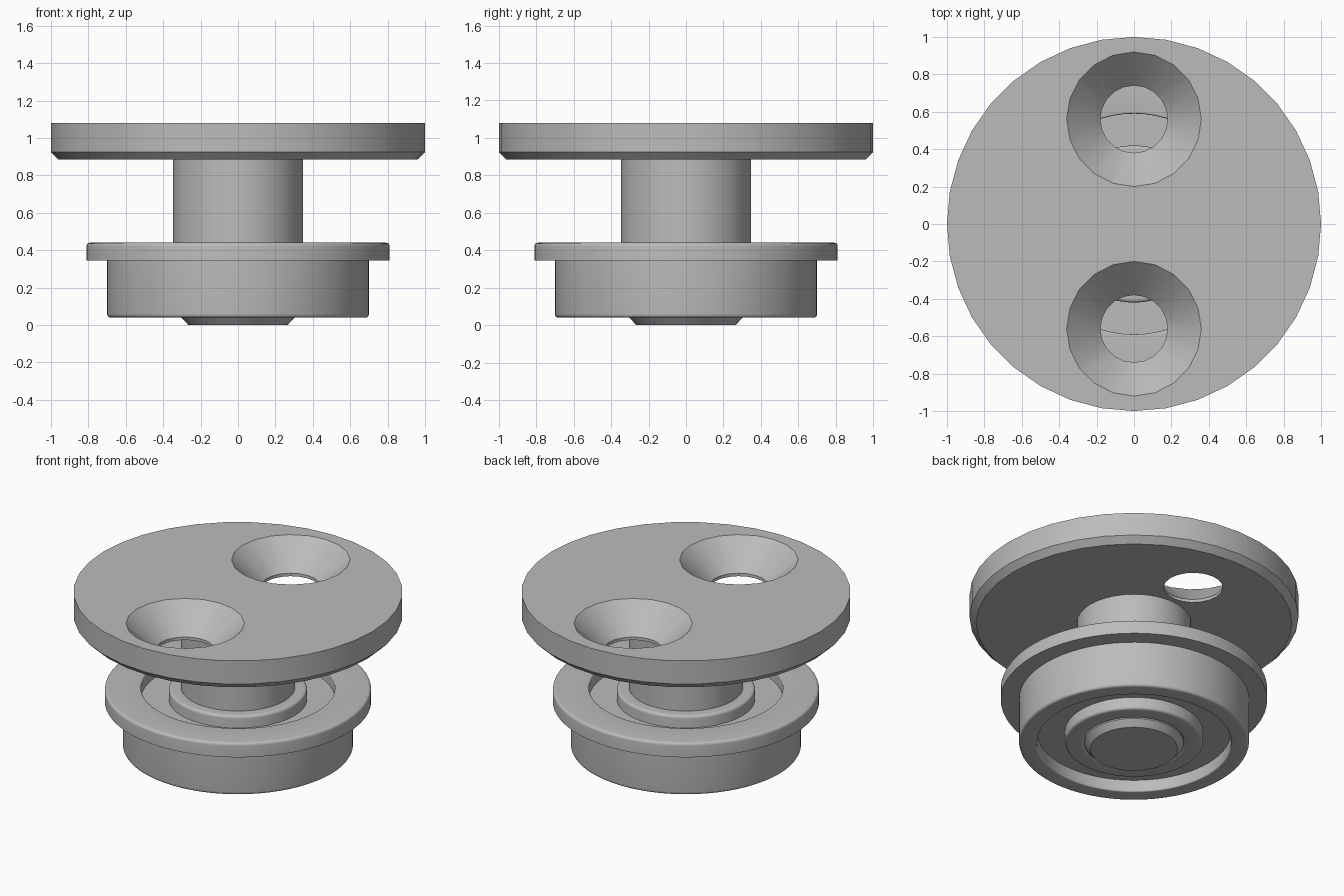
import bpy
import bmesh
from math import radians, tau
from mathutils import Vector, Matrix

if "Cube" in bpy.data.objects:
    bpy.data.objects.remove(bpy.data.objects["Cube"])

steel = bpy.data.materials.new("plain_grey")
steel.use_nodes = True
GREY = (0.5, 0.5, 0.5, 1)
steel.diffuse_color = GREY
steel.node_tree.nodes["Principled BSDF"].inputs["Base Color"].default_value = GREY


def rounded(points, steps=4):
    """Replace each (r, z, radius) corner with a small curved fillet."""
    out = []
    for i, p in enumerate(points):
        corner = Vector((p[0], 0, p[1]))
        if len(p) < 3:
            out.append(corner)
            continue
        a, b = points[i - 1], points[(i + 1) % len(points)]
        start = corner + (Vector((a[0], 0, a[1])) - corner).normalized() * p[2]
        end = corner + (Vector((b[0], 0, b[1])) - corner).normalized() * p[2]
        for k in range(steps + 1):
            t = k / steps
            out.append(start * (1 - t) ** 2 + corner * 2 * t * (1 - t) + end * t * t)
    return out


def lathe(name, points, sides, centre=(0, 0, 0)):
    """Revolve a closed profile of (r, z) points about a vertical axis."""
    bm = bmesh.new()
    verts = [bm.verts.new(p) for p in rounded(points)]
    edges = [bm.edges.new((v, verts[i - 1])) for i, v in enumerate(verts)]
    bmesh.ops.spin(bm, geom=verts + edges, cent=(0, 0, 0), axis=(0, 0, 1),
                   angle=tau, steps=sides, use_merge=True)
    bmesh.ops.remove_doubles(bm, verts=bm.verts, dist=1e-5)
    bmesh.ops.dissolve_degenerate(bm, edges=bm.edges, dist=1e-5)
    bmesh.ops.recalc_face_normals(bm, faces=bm.faces)
    bm.transform(Matrix.Translation(centre))
    mesh = bpy.data.meshes.new(name)
    bm.to_mesh(mesh)
    bm.free()
    mesh.materials.append(steel)
    obj = bpy.data.objects.new(name, mesh)
    bpy.context.collection.objects.link(obj)
    return obj


def activate(obj):
    bpy.ops.object.select_all(action='DESELECT')
    obj.select_set(True)
    bpy.context.view_layer.objects.active = obj


# Round plate with a chamfered lower edge
plate = lathe("mounting_plate",
              [(0, 0.885), (0.96, 0.885), (1, 0.925), (1, 1.08), (0, 1.08)], 36)

# Two countersunk screw holes
for side in (-1, 1):
    cutter = lathe("countersink_cutter",
                   [(0, 0.8), (0.18, 0.8), (0.18, 0.905), (0.36, 1.08),
                    (0.36, 1.2), (0, 1.2)], 20, (0, side * 0.56, 0))
    cutter.hide_render = True
    activate(plate)
    mod = plate.modifiers.new("countersink", 'BOOLEAN')
    mod.operation = 'DIFFERENCE'
    mod.solver = 'EXACT'
    mod.object = cutter
    bpy.ops.object.modifier_apply(modifier=mod.name)
    bpy.data.objects.remove(cutter)

# Stepped post: shoulder above the bearing, chamfered pin through it
post = lathe("post", [(0, 0), (0.265, 0), (0.302, 0.04), (0.302, 0.44),
                      (0.348, 0.44), (0.348, 0.885), (0, 0.885)], 36)

# Flanged bearing: outer race, shield and inner race
outer = lathe("bearing_outer_race",
              [(0.59, 0.04, 0.01), (0.7, 0.04, 0.02), (0.7, 0.345), (0.81, 0.345),
               (0.81, 0.44, 0.02), (0.59, 0.44, 0.01)], 64)
shield = lathe("bearing_shield",
               [(0.41, 0.12), (0.6, 0.12), (0.6, 0.36), (0.41, 0.36)], 64)
inner = lathe("bearing_inner_race",
              [(0.302, 0.04, 0.02), (0.42, 0.04, 0.02), (0.42, 0.44, 0.02),
               (0.302, 0.44, 0.02)], 64)

# Smooth the round walls, keep the rims crisp
for part in (plate, post, outer, shield, inner):
    activate(part)
    bpy.ops.object.shade_smooth_by_angle(angle=radians(30))
